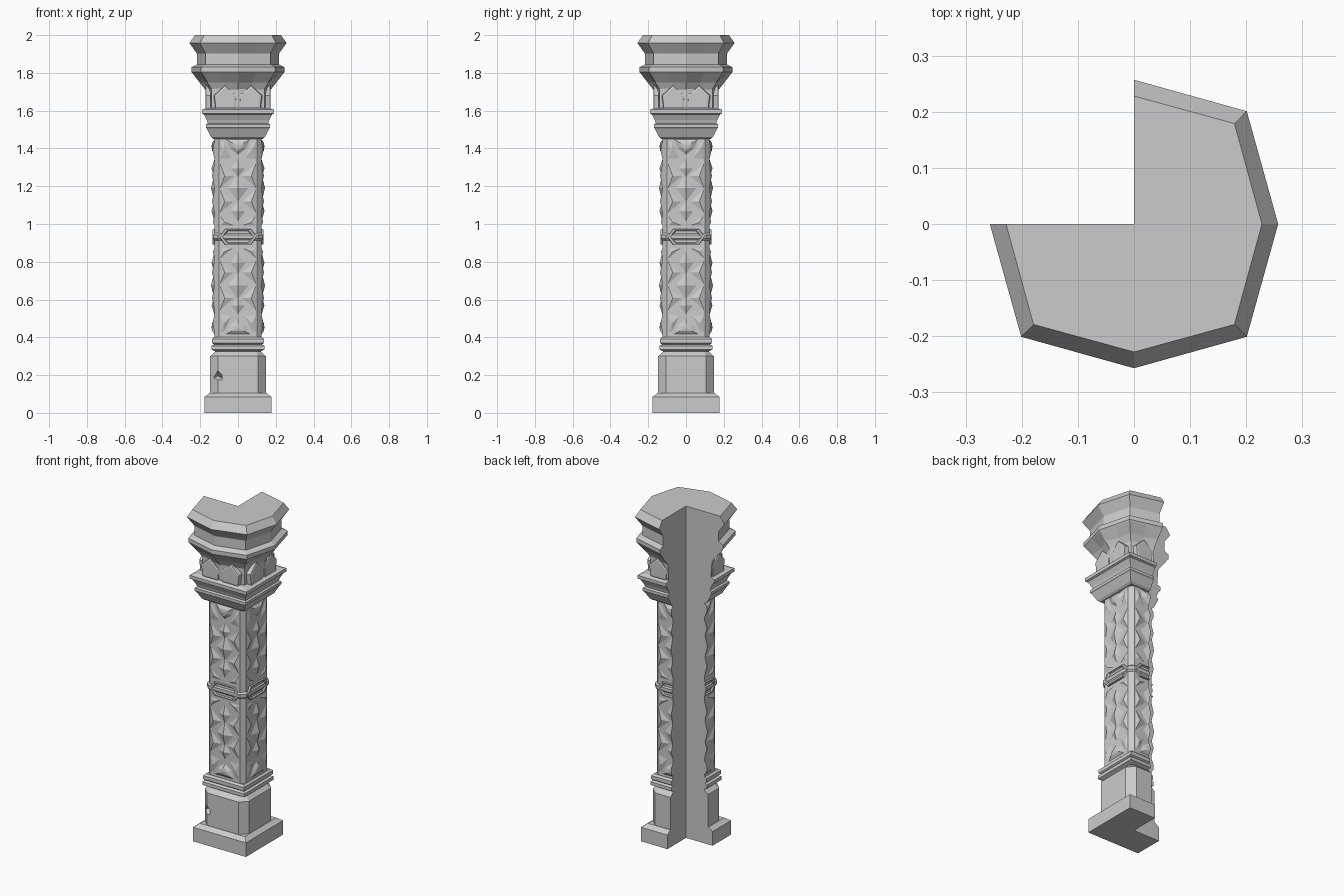
import bpy, bmesh
from math import pi
from mathutils import Matrix

if bpy.data.objects.get("Cube"):
    bpy.data.objects.remove(bpy.data.objects["Cube"], do_unlink=True)

stone = bpy.data.materials.new("grey_stone")
stone.use_nodes = True
GREY = (0.6, 0.6, 0.6, 1)
stone.diffuse_color = GREY
stone.node_tree.nodes["Principled BSDF"].inputs["Base Color"].default_value = GREY


def finish(bm, name):
    bmesh.ops.remove_doubles(bm, verts=bm.verts, dist=0.0002)
    bmesh.ops.recalc_face_normals(bm, faces=bm.faces)
    mesh = bpy.data.meshes.new(name)
    bm.to_mesh(mesh)
    bm.free()
    mesh.materials.append(stone)
    ob = bpy.data.objects.new(name, mesh)
    bpy.context.collection.objects.link(ob)
    return ob


def square(a, c):
    """Three quarters of a chamfered square, closed through the centre."""
    return [(-a, 0), (-a, -c), (-c, -a), (c, -a), (a, -c), (a, c), (c, a), (0, a), (0, 0)]


def octagon(r, d, m=1):
    """Three quarters of an octagon; m pulls the side midpoints inwards."""
    p = [(-r, 0), (-d, -d), (0, -r), (d, -d), (r, 0), (d, d), (0, r)]
    out = []
    for (x, y), (u, v) in zip(p, p[1:]):
        out += [(x, y), ((x + u) / 2 * m, (y + v) / 2 * m)]
    return out + [p[-1], (0, 0)]


def skin(bm, rings):
    n = len(rings[0])
    for low, high in zip(rings, rings[1:]):
        for i in range(n):
            j = (i + 1) % n
            bm.faces.new((low[i], low[j], high[j], high[i]))
    bm.faces.new(rings[0][::-1])
    bm.faces.new(rings[-1])


def loft(name, shape, levels):
    bm = bmesh.new()
    skin(bm, [[bm.verts.new((x, y, z)) for x, y in shape(*args)] for z, *args in levels])
    return finish(bm, name)


def relief(bm, outline, steps):
    """Raised shape on the front face: (scale, depth) steps about its middle."""
    n = len(outline)
    cu = sum(p[0] for p in outline) / n
    cz = sum(p[1] for p in outline) / n
    skin(bm, [[bm.verts.new((cu + (u - cu) * s, -d, cz + (z - cz) * s))
               for u, z in outline] for s, d in steps])


def around(name, draw):
    """Whole ornament on front and right faces, half on back and left."""
    for k, side in enumerate(("front", "right", "back", "left")):
        bm = bmesh.new()
        draw(bm)
        bmesh.ops.remove_doubles(bm, verts=bm.verts, dist=0.0002)
        if k > 1:
            bmesh.ops.bisect_plane(bm, geom=bm.verts[:] + bm.edges[:] + bm.faces[:],
                                   plane_co=(0, 0, 0), plane_no=(1 if k == 2 else -1, 0, 0),
                                   clear_outer=True)
            bmesh.ops.holes_fill(bm, edges=bm.edges, sides=0)
        bmesh.ops.rotate(bm, verts=bm.verts, cent=(0, 0, 0), matrix=Matrix.Rotation(k * pi / 2, 3, "Z"))
        finish(bm, name + "_" + side)


# Base slab, plinth and lower mouldings
loft("base_slab", square, [(0, .177, .177), (.085, .177, .177), (.105, .15, .15)])
plinth = loft("plinth", square, [(.1, .147, .105), (.3, .147, .105), (.328, .116, .095)])
loft("lower_moulding", square, [
    (.325, .118, .118), (.335, .14, .14), (.355, .14, .14), (.362, .126, .126),
    (.37, .137, .137), (.392, .137, .137), (.402, .126, .126)])

# Chips broken out of two plinth edges
for x, y, z in ((-.107, -.152, .21), (.15, .125, .23)):
    bm = bmesh.new()
    bmesh.ops.create_cone(bm, segments=4, radius1=.035, radius2=0, depth=.07, cap_ends=True)
    bmesh.ops.rotate(bm, verts=bm.verts, cent=(0, 0, 0), matrix=Matrix.Rotation(.5, 3, "X"))
    bmesh.ops.translate(bm, verts=bm.verts, vec=(x, y, z))
    cutter = finish(bm, "chip_cutter")
    cutter.hide_render = True
    cut = plinth.modifiers.new("chip", "BOOLEAN")
    cut.operation, cut.object, cut.solver = "DIFFERENCE", cutter, "EXACT"
    bpy.context.view_layer.objects.active = plinth
    bpy.ops.object.modifier_apply(modifier="chip")
    bpy.data.objects.remove(cutter, do_unlink=True)

# Shaft with chamfered corners and a thin belt
loft("shaft", square, [(.395, .125, .1), (1.46, .125, .1)])
loft("belt", square, [(.912, .124, .1), (.922, .132, .106), (.942, .132, .106), (.952, .124, .1)])


def belt_frame(bm):
    outline = [(-.102, .932), (-.07, .89), (.07, .89), (.102, .932), (.07, .974), (-.07, .974)]
    relief(bm, outline, [(1, .12), (.95, .134), (.82, .134), (.74, .126)])


around("belt_frame", belt_frame)


# Carved lattice: stacked diamonds, side triangles and an arched fan, mirrored about the belt
def carving(bm):
    for flip in (False, True):
        def at(*pts):
            return [(u, 1.864 - z if flip else z) for u, z in pts]
        for z, w, h, d in ((1.19, .058, .075, .143), (1.295, .04, .05, .14), (1.07, .042, .06, .14)):
            relief(bm, at((-w, z), (0, z - h), (w, z), (0, z + h)), [(1, .124), (0, d)])
        for s in (-1, 1):
            for z, h in ((1.255, .07), (1.12, .065)):
                relief(bm, at((s * .097, z - h), (s * .018, z), (s * .097, z + h)),
                       [(1, .124), (0, .137)])
            relief(bm, at((s * .097, 1.34), (s * .03, 1.345), (s * .075, 1.44), (s * .097, 1.44)),
                   [(1, .124), (0, .135)])
            relief(bm, at((s * .097, .99), (s * .02, .99), (s * .097, 1.05)), [(1, .124), (0, .132)])
        relief(bm, at((-.065, 1.448), (-.045, 1.4), (0, 1.365), (.045, 1.4), (.065, 1.448)),
               [(1, .124), (.5, .137), (0, .14)])


around("lattice_carving", carving)

# Square moulding above the shaft
loft("upper_moulding", square, [
    (1.45, .13, .13), (1.46, .142, .142), (1.505, .165, .165), (1.51, .17, .17),
    (1.527, .17, .17), (1.533, .16, .16), (1.55, .165, .165), (1.58, .18, .18),
    (1.585, .19, .19), (1.605, .19, .19), (1.615, .165, .165)])

# Octagonal neck and capital with a faceted flare
loft("neck", octagon, [(1.605, .165, .14), (1.72, .174, .14)])
loft("capital", octagon, [
    (1.71, .172, .138, 1), (1.75, .204, .162, .92), (1.797, .24, .19),
    (1.805, .247, .195), (1.83, .247, .195), (1.845, .217, .171),
    (1.902, .217, .171), (1.958, .257, .201), (2, .228, .179)])


# Pointed leaves on the neck
def leaf(bm):
    for s in (-1, 1):
        outline = [(s * .012, 1.61), (s * .12, 1.61), (s * .128, 1.68), (s * .07, 1.735), (s * .008, 1.68)]
        relief(bm, outline, [(1, .145), (.95, .17), (.8, .173)])


around("neck_leaf", leaf)
